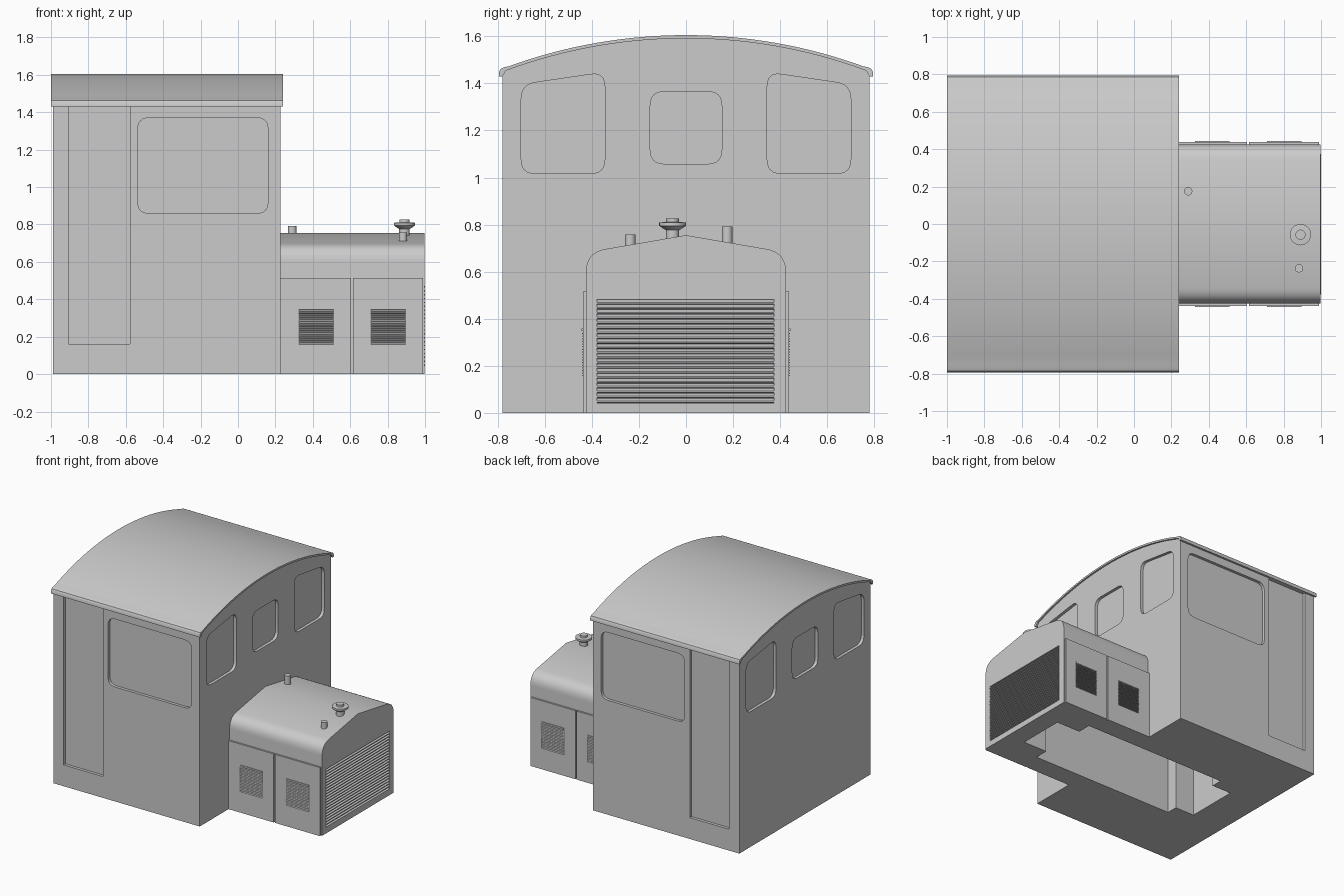
import bpy, bmesh, math
from mathutils import Vector

if "Cube" in bpy.data.objects:
    bpy.data.objects.remove(bpy.data.objects["Cube"])

grey = bpy.data.materials.new("light grey")
grey.diffuse_color = (0.6, 0.6, 0.6, 1)
grey.use_nodes = True
grey.node_tree.nodes["Principled BSDF"].inputs["Base Color"].default_value = grey.diffuse_color


def finish(name, bm, smooth=True):
    bmesh.ops.recalc_face_normals(bm, faces=bm.faces)
    me = bpy.data.meshes.new(name)
    bm.to_mesh(me)
    bm.free()
    me.materials.append(grey)
    ob = bpy.data.objects.new(name, me)
    bpy.context.collection.objects.link(ob)
    if smooth:
        shade(ob)
    return ob


def activate(ob):
    bpy.ops.object.select_all(action='DESELECT')
    ob.select_set(True)
    bpy.context.view_layer.objects.active = ob


def shade(ob):
    activate(ob)
    bpy.ops.object.shade_smooth_by_angle(angle=math.radians(30))


def prism(name, pts, axis, a, b, smooth=True):
    """Extrude a 2D outline along one axis from a to b."""
    place = {'x': lambda u, v, t: (t, u, v),
             'y': lambda u, v, t: (u, t, v),
             'z': lambda u, v, t: (u, v, t)}[axis]
    bm = bmesh.new()
    f = bm.faces.new([bm.verts.new(place(u, v, a)) for u, v in pts])
    r = bmesh.ops.extrude_face_region(bm, geom=[f])
    move = Vector(place(0, 0, b - a))
    bmesh.ops.translate(bm, vec=move,
                        verts=[g for g in r['geom'] if isinstance(g, bmesh.types.BMVert)])
    return finish(name, bm, smooth)


def rounded(pts, radii, n=6):
    """Round each corner of an outline by its own distance."""
    out = []
    for i, p in enumerate(pts):
        p, q, s = Vector(p), Vector(pts[i - 1]), Vector(pts[(i + 1) % len(pts)])
        r = radii[i]
        if r == 0:
            out.append(tuple(p))
            continue
        a, b = p + (q - p).normalized() * r, p + (s - p).normalized() * r
        for k in range(n + 1):
            t = k / n
            out.append(tuple(a * (1 - t) ** 2 + p * 1.2 * t * (1 - t) * 2 / 1.2 + b * t * t))
    return out


def rect(u0, u1, v0, v1):
    return [(u0, v0), (u1, v0), (u1, v1), (u0, v1)]


def cut(ob, cutter):
    m = ob.modifiers.new("cut", 'BOOLEAN')
    m.operation, m.solver, m.object = 'DIFFERENCE', 'EXACT', cutter
    activate(ob)
    bpy.ops.object.modifier_apply(modifier=m.name)


def drop(*cutters):
    for c in cutters:
        bpy.data.objects.remove(c)


def cylinders(name, x, y, profile, n=24):
    """Turned part from a (radius, height) profile."""
    bm = bmesh.new()
    rings = [[bm.verts.new((x + r * math.cos(2 * math.pi * k / n),
                            y + r * math.sin(2 * math.pi * k / n), z)) for k in range(n)]
             for r, z in profile]
    for a, b in zip(rings, rings[1:]):
        for k in range(n):
            bm.faces.new((a[k], a[(k + 1) % n], b[(k + 1) % n], b[k]))
    bm.faces.new(rings[0])
    bm.faces.new(rings[-1])
    return finish(name, bm)


def louvre(name, axis, back, front, z0, z1, n, a, b):
    """Stack of sloping slats as one sawtooth strip."""
    step = (z1 - z0) / n
    mid = back + (front - back) * 0.3
    pts = [(back, z0)]
    for i in range(n):
        pts += [(mid, z0 + i * step), (front, z0 + (i + 0.12) * step),
                (front, z0 + (i + 0.4) * step), (mid, z0 + (i + 0.95) * step)]
    pts.append((back, z1))
    return prism(name, pts, axis, a, b, smooth=False)


# Roof and cab outlines share one arc
def arc(drop_z, half, n=32):
    R = 2.207
    ys = [half - 2 * half * i / n for i in range(n + 1)]
    return [(y, 1.605 - drop_z - R + math.sqrt(R * R - y * y)) for y in ys]


lip = [(0.78, 1.43), (0.795, 1.43), (0.795, 1.447), (0.787, 1.462), (0.775, 1.468)]
inner = arc(0.014, 0.765)
roof_pts = lip + arc(0, 0.755) + [(-y, z) for y, z in reversed(lip)] + inner[::-1]
prism("roof", roof_pts, 'x', -1.0, 0.24)

cab = prism("cab", [(-0.78, 0), (0.78, 0), (0.78, 1.45)] + arc(0.010, 0.765) + [(-0.78, 1.45)],
            'x', -0.99, 0.228, smooth=False)

# Hood with rounded shoulders
hood_pts = rounded([(-0.425, 0), (0.425, 0), (0.425, 0.682), (0, 0.755), (-0.425, 0.682)],
                   [0, 0, 0.085, 0, 0.085], 10)
hood = prism("hood", hood_pts, 'x', 0.228, 0.997, smooth=False)

# Window and door recesses of the cab
D = 0.022
for s in (-1, 1):
    side_win = rounded(rect(-0.535, 0.16, 0.86, 1.37), [0.06] * 4)
    for pts in (side_win, rect(-0.905, -0.578, 0.16, 1.432)):
        c = prism("cutter", pts, 'y', s * (0.78 - D), s * 0.9, False)
        cut(cab, c)
        drop(c)
    corner = rounded([(s * 0.345, 1.017), (s * 0.70, 1.017), (s * 0.70, 1.395), (s * 0.345, 1.447)],
                     [0.06] * 4)
    for a, b in ((0.228 - D, 0.4), (-1.2, -0.99 + D)):
        c = prism("cutter", corner, 'x', a, b, False)
        cut(cab, c)
        drop(c)
for a, b in ((0.228 - D, 0.4), (-1.2, -0.99 + D)):
    c = prism("cutter", rounded(rect(-0.152, 0.152, 1.058, 1.365), [0.06] * 4), 'x', a, b, False)
    cut(cab, c)
    drop(c)

# Open well in the underside
well_pts = [(-0.71, -0.2), (-0.55, -0.2), (-0.55, -0.285), (0.65, -0.285), (0.65, -0.18), (0.85, -0.18)]
well = prism("well_cutter", well_pts + [(x, -y) for x, y in reversed(well_pts)], 'z', -0.2, 0.5, False)
cut(cab, well)
cut(hood, well)
drop(well)

# Radiator grille in the hood end
c = prism("cutter", rect(-0.378, 0.373, 0.042, 0.482), 'x', 0.97, 1.2, False)
cut(hood, c)
drop(c)
louvre("radiator_grille", 'y', 0.968, 1.0, 0.042, 0.482, 21, -0.378, 0.373)
shade(cab)
shade(hood)

# Hood side doors, each with a slatted vent
for s, side in ((-1, "front"), (1, "back")):
    for i, (x0, x1, v0) in enumerate(((0.228, 0.604, 0.325), (0.614, 0.988, 0.71))):
        v1 = v0 + 0.186
        door = prism(f"{side}_hood_door_{i + 1}", rect(x0, x1, 0, 0.515), 'y',
                     s * 0.42, s * 0.438, False)
        c = prism("cutter", rect(v0, v1, 0.155, 0.345), 'y', s * 0.426, s * 0.6, False)
        cut(door, c)
        drop(c)
        louvre(f"{side}_vent_{i + 1}", 'x', s * 0.424, s * 0.441, 0.155, 0.345, 17, v0, v1)
        prism(f"{side}_vent_rail_{i + 1}", rect(v0, v1, 0.347, 0.359), 'y',
              s * 0.43, s * 0.443, False)

# Pipes and mushroom cap on the hood
cylinders("rear_pipe", 0.29, 0.175, [(0.022, 0.70), (0.022, 0.792)])
cylinders("front_pipe", 0.882, -0.237, [(0.022, 0.69), (0.022, 0.758)])
cylinders("cap_vent", 0.89, -0.057, [(0.028, 0.72), (0.028, 0.776), (0.04, 0.783), (0.057, 0.795),
                                     (0.057, 0.809), (0.027, 0.811), (0.027, 0.826)])
